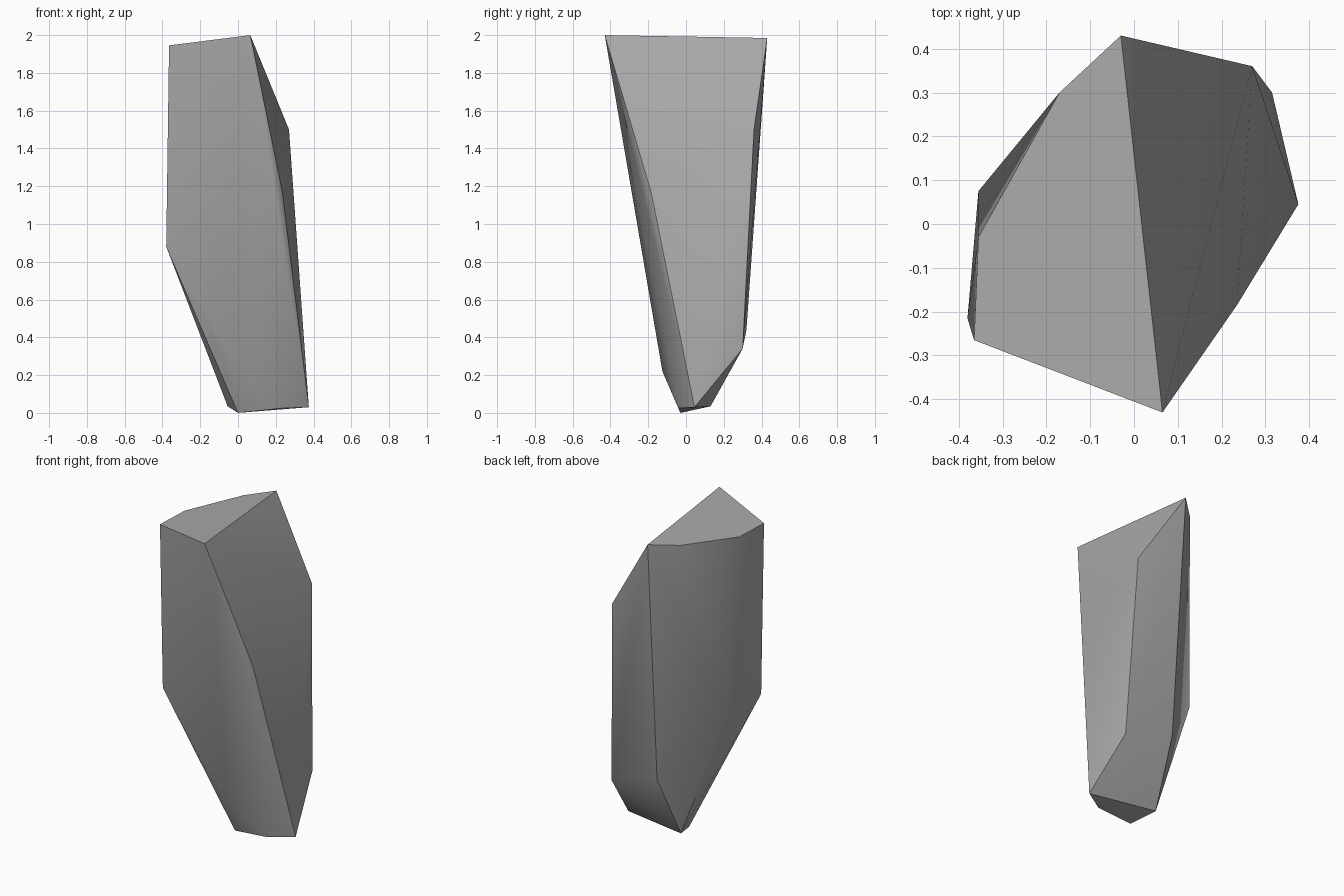
import bpy
import bmesh
import math

# Remove the default cube only
cube = bpy.data.objects.get("Cube")
if cube:
    bpy.data.objects.remove(cube, do_unlink=True)


def make_material(name, colour):
    material = bpy.data.materials.new(name)
    material.use_nodes = True
    material.diffuse_color = colour
    shader = next(n for n in material.node_tree.nodes if n.type == 'BSDF_PRINCIPLED')
    shader.inputs["Base Color"].default_value = colour
    shader.inputs["Roughness"].default_value = 0.9
    return material


def top_height(x, y):
    """Height of the slightly tilted flat top."""
    return 2 + 0.125 * (x - 0.065) - 0.004 * (y + 0.43)


# Outline of the flat top
top_outline = [(0.065, -0.43), (-0.365, -0.265), (-0.355, -0.03),
               (-0.17, 0.30), (-0.03, 0.43)]

# Corners along the sides
side_corners = [(0.27, 0.36, 1.5), (0.235, -0.185, 1.17),
                (-0.38, -0.215, 0.88), (-0.355, 0.075, 0.86)]

# Corners of the tapering foot
foot_corners = [(-0.02, 0.32, 0.44), (0.315, 0.30, 0.34),
                (-0.125, -0.145, 0.4), (0, -0.125, 0.22),
                (0.375, 0.045, 0.03), (0.235, -0.04, 0.025),
                (-0.055, 0.13, 0.035), (0, -0.03, 0)]

# Wrap the corners in a faceted stone
bm = bmesh.new()
corners = [(x, y, top_height(x, y)) for x, y in top_outline]
for corner in corners + side_corners + foot_corners:
    bm.verts.new(corner)
hull = bmesh.ops.convex_hull(bm, input=bm.verts)
unused = [v for v in hull["geom_interior"] if isinstance(v, bmesh.types.BMVert)]
bmesh.ops.delete(bm, geom=unused, context='VERTS')

# Merge the coplanar triangles into clean facets
bmesh.ops.dissolve_limit(bm, angle_limit=math.radians(0.5),
                         verts=bm.verts, edges=bm.edges)
bmesh.ops.recalc_face_normals(bm, faces=bm.faces)

mesh = bpy.data.meshes.new("standing_stone")
bm.to_mesh(mesh)
bm.free()
mesh.materials.append(make_material("stone grey", (0.4, 0.4, 0.4, 1)))

stone = bpy.data.objects.new("standing_stone", mesh)
bpy.context.collection.objects.link(stone)

# Soften shallow edges, keep the steep ones crisp
bpy.ops.object.select_all(action='DESELECT')
stone.select_set(True)
bpy.context.view_layer.objects.active = stone
bpy.ops.object.shade_smooth_by_angle(angle=math.radians(30))
